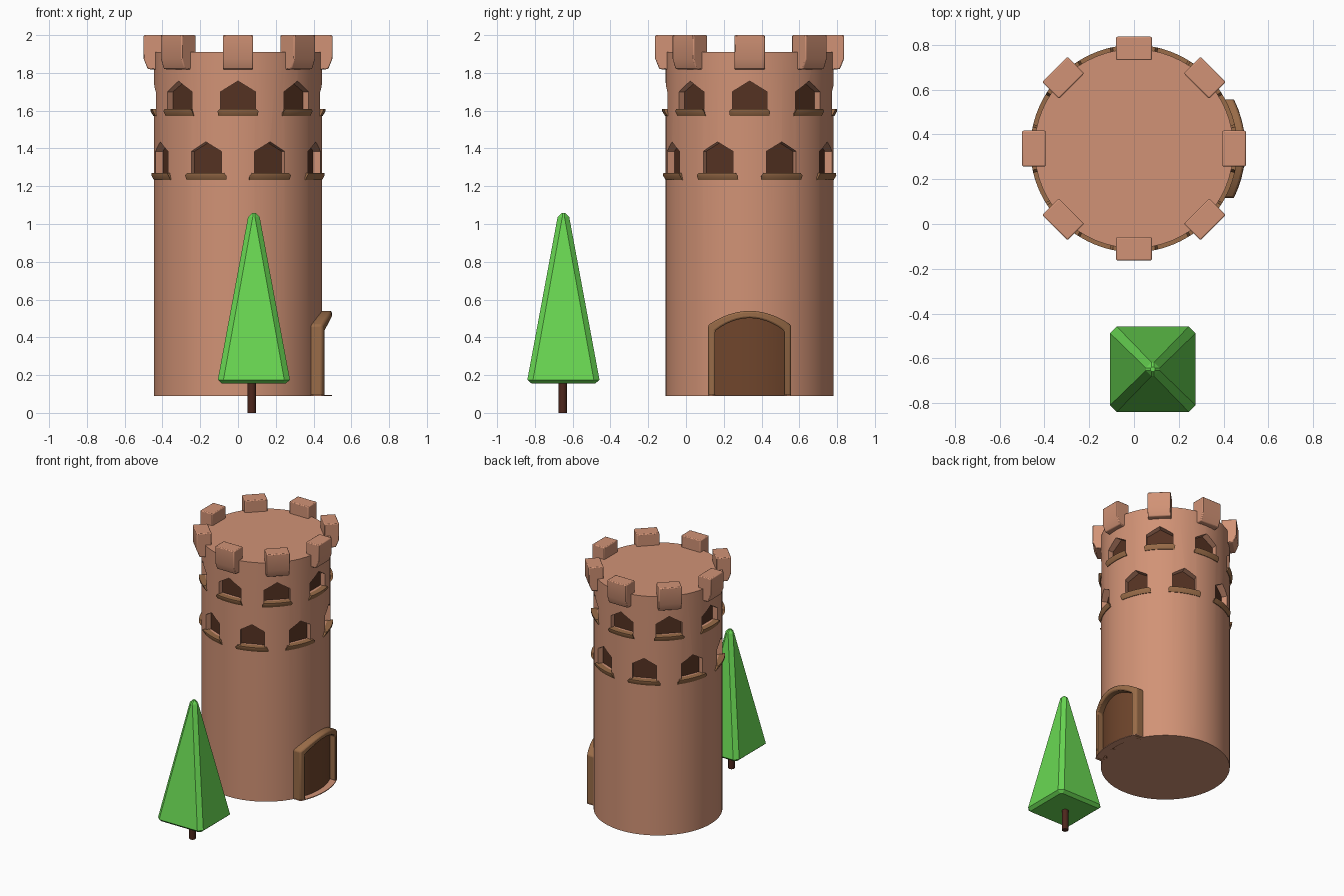
import bpy, bmesh, math
from mathutils import Matrix, Vector

if "Cube" in bpy.data.objects:
    bpy.data.objects.remove(bpy.data.objects["Cube"])

CY = 0.337          # tower axis in y
R = 0.445           # tower radius


def material(name, rgb):
    m = bpy.data.materials.new(name)
    m.diffuse_color = (*rgb, 1)
    m.use_nodes = True
    m.node_tree.nodes["Principled BSDF"].inputs["Base Color"].default_value = m.diffuse_color
    return m


CLAY = material("clay", (0.64, 0.29, 0.18))
TRIM = material("trim", (0.32, 0.15, 0.065))
WOOD = material("door_wood", (0.16, 0.06, 0.025))
DARK = material("window_dark", (0.09, 0.032, 0.016))
LEAF = material("leaf", (0.14, 0.68, 0.085))
BARK = material("bark", (0.075, 0.02, 0.012))


def finish(bm, name, mat, loc=(0, CY, 0), bevel=0, smooth=True):
    bmesh.ops.recalc_face_normals(bm, faces=bm.faces)
    me = bpy.data.meshes.new(name)
    bm.to_mesh(me)
    bm.free()
    ob = bpy.data.objects.new(name, me)
    bpy.context.collection.objects.link(ob)
    ob.location = loc
    me.materials.append(mat)
    bpy.ops.object.select_all(action='DESELECT')
    bpy.context.view_layer.objects.active = ob
    ob.select_set(True)
    if smooth:
        bpy.ops.object.shade_smooth_by_angle(angle=math.radians(35))
    if bevel:
        b = ob.modifiers.new("bevel", 'BEVEL')
        b.width, b.segments, b.limit_method = bevel, 2, 'ANGLE'
        b.angle_limit = math.radians(40)
    return ob


def loft(bm, rings, closed=False):
    # joins rings of points; caps the ends unless closed into a loop
    vs = [[bm.verts.new(p) for p in r] for r in rings]
    n = len(vs[0])
    for a, b in zip(vs, vs[1:] + vs[:1] if closed else vs[1:]):
        for i in range(n):
            bm.faces.new((a[i], a[(i + 1) % n], b[(i + 1) % n], b[i]))
    if not closed:
        bm.faces.new(vs[0])
        bm.faces.new(vs[-1])


def spin(p, ang):
    return Matrix.Rotation(ang, 3, 'Z') @ Vector(p)


def on_cyl(r, y, z):
    return (math.sqrt(r * r - y * y), y, z)


# window rows: angle offset, half width, sill z, shoulder z, peak z, sill half width
ROWS = [(0, 0.092, 1.605, 1.70, 1.757, 0.105),
        (math.pi / 8, 0.085, 1.265, 1.385, 1.435, 0.115)]
SLOTS = [(k * math.pi / 4 + row[0], row) for row in ROWS for k in range(8)]

# tower shaft
bm = bmesh.new()
bmesh.ops.create_cone(bm, cap_ends=True, segments=64, radius1=R, radius2=R, depth=1.82)
bmesh.ops.translate(bm, verts=bm.verts, vec=(0, 0, 1.0))
tower = finish(bm, "tower", CLAY, smooth=False)

# pointed window cutters
bm = bmesh.new()
for ang, (_, w, z0, z1, z2, _s) in SLOTS:
    shape = [(-w, z0), (w, z0), (w, z1), (0, z2), (-w, z1)]
    loft(bm, [[spin((r, y, z), ang) for y, z in shape] for r in (0.395, 0.52)])
cutter = finish(bm, "window_cutter", DARK, smooth=False)
cutter.hide_render = True
boo = tower.modifiers.new("windows", 'BOOLEAN')
boo.operation, boo.solver, boo.object = 'DIFFERENCE', 'EXACT', cutter
bpy.ops.object.select_all(action='DESELECT')
bpy.context.view_layer.objects.active = tower
tower.select_set(True)
bpy.ops.object.modifier_apply(modifier=boo.name)
bpy.data.objects.remove(cutter)

# dark backs of the windows
me = tower.data
me.materials.clear()
me.materials.append(CLAY)
me.materials.append(DARK)
for p in me.polygons:
    c = p.center
    back = math.hypot(c.x, c.y) < 0.405 and abs(p.normal.z) < 0.1
    p.material_index = 1 if back else 0
bpy.ops.object.shade_smooth_by_angle(angle=math.radians(35))

# curved window sills
bm = bmesh.new()
for ang, (_, w, z0, z1, z2, s) in SLOTS:
    rings = []
    for i in range(9):
        t = i / 4 - 1
        a, b = t * (s - 0.012) / R, t * s / R
        rings.append([spin((r, 0, z), ang + q) for r, z, q in
                      ((0.42, z0 + 0.004, a), (0.463, z0 + 0.004, a),
                       (0.463, z0 - 0.008, b), (0.449, z0 - 0.032, b), (0.42, z0 - 0.032, b))])
    loft(bm, rings)
finish(bm, "window_sills", TRIM)

# battlement blocks
bm = bmesh.new()
prof = [(0.395, 2.0), (0.5, 2.0), (0.5, 1.875), (0.478, 1.82), (0.43, 1.817), (0.395, 1.85)]
for k in range(8):
    loft(bm, [[spin((r, y, z), k * math.pi / 4) for r, z in prof] for y in (-0.08, 0.08)])
finish(bm, "battlements", CLAY, bevel=0.006)


# arched door frame, wrapped round the wall
def arch(w, shoulder, peak, n=12):
    pts = [(-w, 0.09), (-w, shoulder)]
    for i in range(1, n):
        t = -1 + 2 * i / n
        pts.append((w * t, shoulder + (peak - shoulder) * (1 - abs(t) ** 2)))
    return pts + [(w, shoulder), (w, 0.09)]


bm = bmesh.new()
outer, inner = arch(0.22, 0.465, 0.54), arch(0.183, 0.435, 0.502)
loft(bm, [[on_cyl(0.43, *o), on_cyl(0.497, *o), on_cyl(0.497, *i), on_cyl(0.43, *i)]
          for o, i in zip(outer, inner)])
finish(bm, "door_frame", TRIM, bevel=0.01)

# door panel
bm = bmesh.new()
top = arch(0.19, 0.44, 0.508)[1:-1]
loft(bm, [[on_cyl(r, y, z) for r, z in ((0.42, 0.09), (0.45, 0.09), (0.45, h), (0.42, h))]
          for y, h in top])
finish(bm, "door", WOOD)

# thin doorstep
bm = bmesh.new()
loft(bm, [[on_cyl(r, y, z) for r, z in ((0.42, 0.09), (0.498, 0.09), (0.498, 0.096), (0.42, 0.096))]
          for y in [-0.22 + 0.44 * i / 10 for i in range(11)]])
finish(bm, "doorstep", CLAY)


# tree crown: four sided with chamfered edges
def square(h, c, z):
    k = h - c
    return [(h, -k, z), (h, k, z), (k, h, z), (-k, h, z),
            (-h, k, z), (-h, -k, z), (-k, -h, z), (k, -h, z)]


bm = bmesh.new()
loft(bm, [square(0.168, 0.012, 0.155), square(0.191, 0.03, 0.175),
          square(0.031, 0.025, 1.036), square(0.01, 0.005, 1.058)])
finish(bm, "tree_crown", LEAF, loc=(0.084, -0.649, 0), smooth=False)

# tree trunk
bm = bmesh.new()
bmesh.ops.create_cone(bm, cap_ends=True, segments=12, radius1=0.023, radius2=0.023, depth=0.18)
finish(bm, "tree_trunk", BARK, loc=(0.073, -0.653, 0.09))
